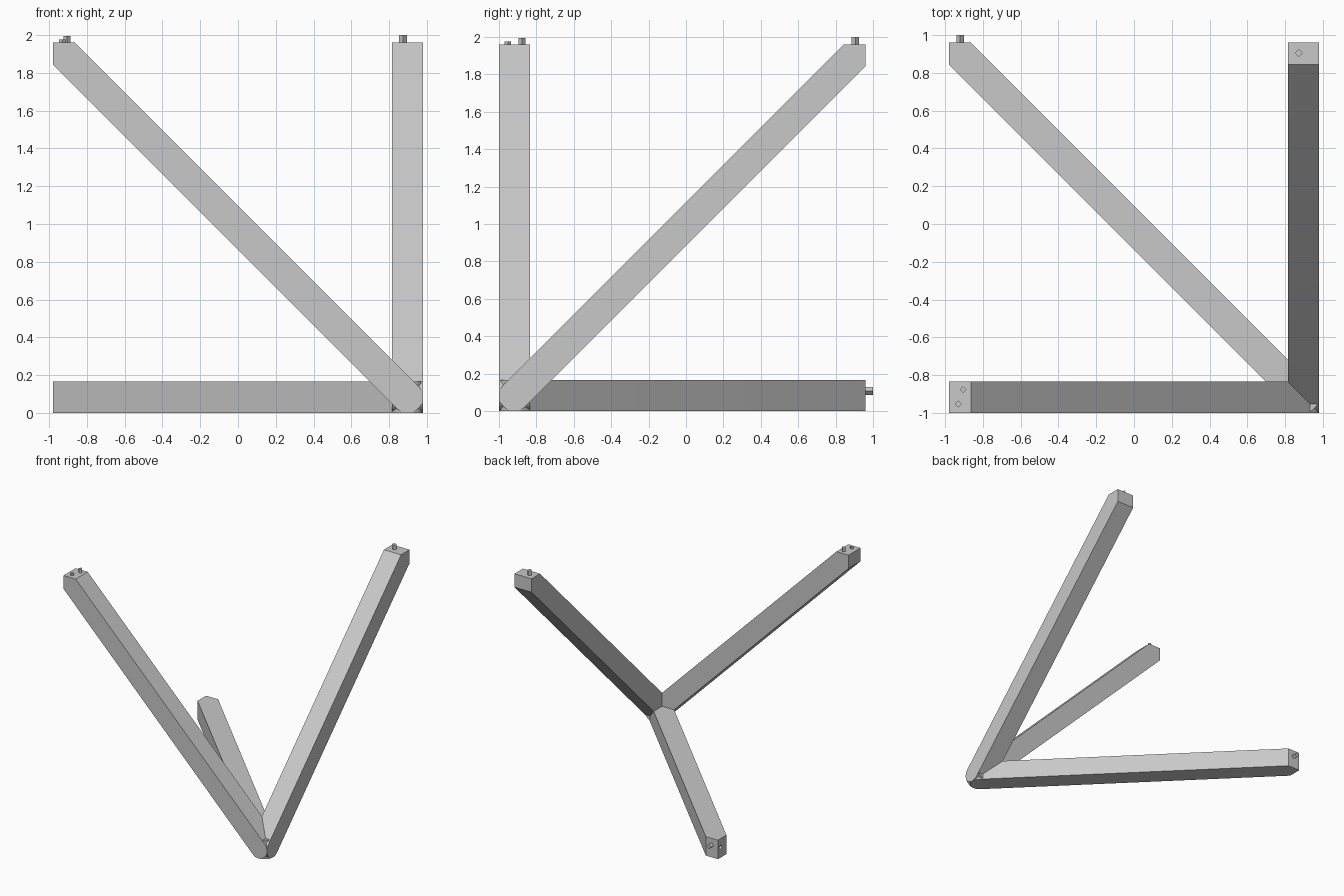
import bpy, bmesh, math
from mathutils import Vector

cube = bpy.data.objects.get("Cube")
if cube:
    bpy.data.objects.remove(cube)

R = 0.0825                             # half the thickness of a beam
L = 1.96 - R                           # reach from the joint to the far faces
CHOP = R * math.sqrt(2)
JOINT = Vector((0.98 - R, R - 1, R))
X, Y, Z = Vector((1, 0, 0)), Vector((0, 1, 0)), Vector((0, 0, 1))

grey = bpy.data.materials.new("light grey")
grey.use_nodes = True
colour = (0.58, 0.58, 0.58, 1)
grey.diffuse_color = colour
grey.node_tree.nodes["Principled BSDF"].inputs["Base Color"].default_value = colour


def prism(name, points, depth):
    """Extrude a closed outline along a vector."""
    bm = bmesh.new()
    face = bm.faces.new([bm.verts.new(p) for p in points])
    result = bmesh.ops.extrude_face_region(bm, geom=[face])
    moved = [g for g in result["geom"] if isinstance(g, bmesh.types.BMVert)]
    bmesh.ops.translate(bm, verts=moved, vec=depth)
    bmesh.ops.recalc_face_normals(bm, faces=bm.faces)
    mesh = bpy.data.meshes.new(name)
    bm.to_mesh(mesh)
    bm.free()
    mesh.materials.append(grey)
    obj = bpy.data.objects.new(name, mesh)
    bpy.context.collection.objects.link(obj)
    return obj


def select(obj):
    bpy.ops.object.select_all(action="DESELECT")
    obj.select_set(True)
    bpy.context.view_layer.objects.active = obj


def beam(name, u, v, w):
    """Diagonal beam with a square-cornered tip and a rounded root."""
    outline = [(L, L - CHOP), (L, L), (L - CHOP, L)]
    steps = 24
    for i in range(steps + 1):
        a = math.radians(135 + 180 * i / steps)
        outline.append((R * math.cos(a), R * math.sin(a)))
    points = [JOINT + u * a + v * b - w * R for a, b in outline]
    obj = prism(name, points, w * 2 * R)
    select(obj)
    bpy.ops.object.shade_smooth_by_angle(angle=math.radians(30))
    return obj


def peg(name, centre, a, b, size, depth):
    """Diamond-section peg."""
    c = Vector(centre)
    return prism(name, [c + a * size, c + b * size, c - a * size, c - b * size], depth)


# Three beams meeting at one corner
beam("front_beam", -X, Z, Y)
beam("side_beam", Y, Z, X)
floor_beam = beam("floor_beam", -X, Y, Z)

# Pegs on the beam tips, rooted slightly inside
peg("front_peg_short", (-0.93, -0.953, 1.95), X, Y, 0.018, Z * 0.027)
peg("front_peg_tall", (-0.905, -0.877, 1.95), X, Y, 0.018, Z * 0.044)
peg("side_peg", (0.873, 0.905, 1.95), X, Y, 0.021, Z * 0.05)
peg("floor_peg", (-0.92, 0.95, 0.108), X, Z, 0.021, Y * 0.05)

# Socket in the end of the floor beam
cutter = peg("socket_cutter", (-1.0, 0.925, 0.09), Y, Z, 0.02, X * 0.06)
cutter.hide_render = True
mod = floor_beam.modifiers.new("socket", "BOOLEAN")
mod.operation = "DIFFERENCE"
mod.solver = "EXACT"
mod.object = cutter
select(floor_beam)
bpy.ops.object.modifier_apply(modifier=mod.name)
bpy.data.objects.remove(cutter)
